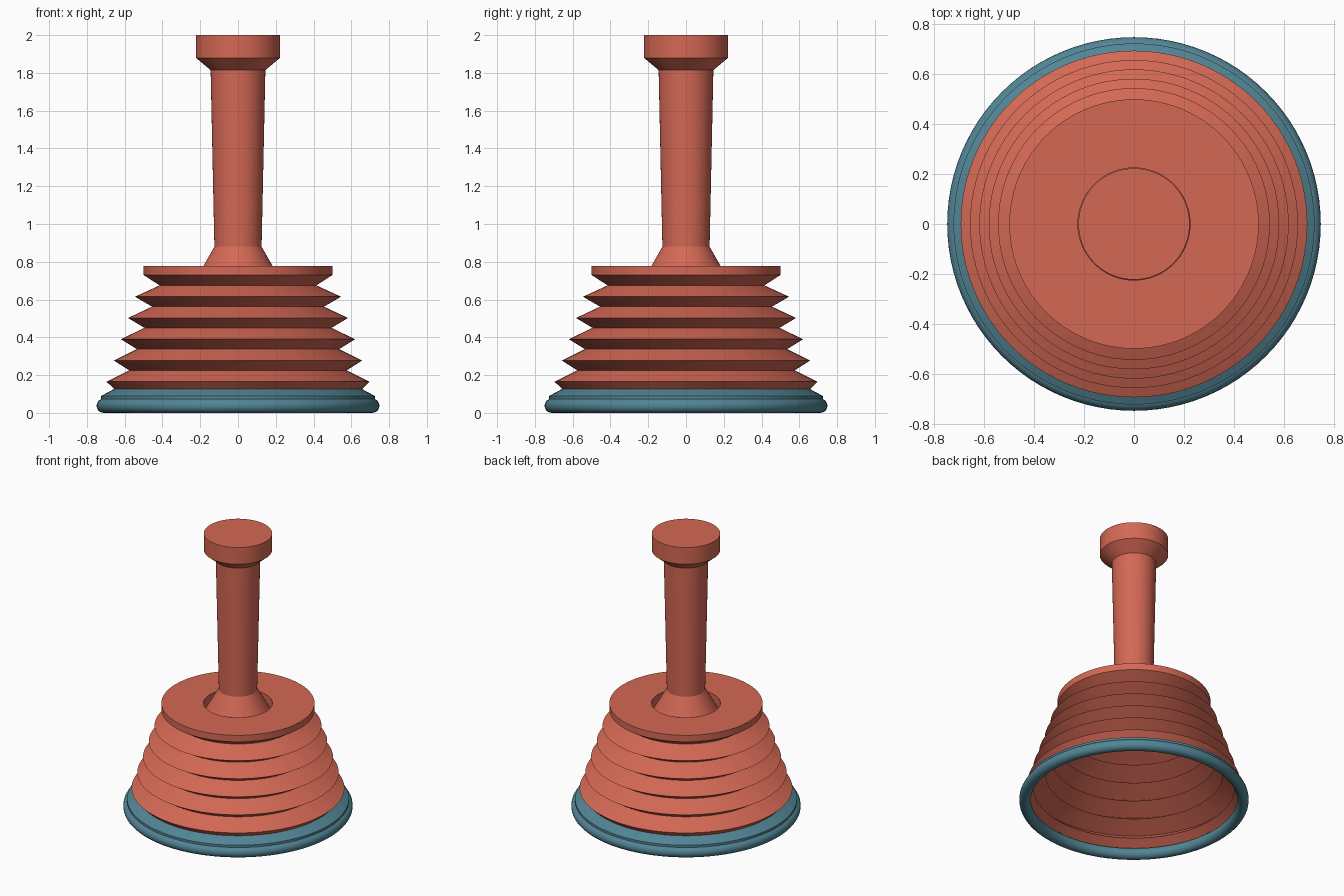
import bpy, bmesh, math

cube = bpy.data.objects.get("Cube")
if cube:
    bpy.data.objects.remove(cube, do_unlink=True)

SIDES = 96


def material(name, rgb):
    mat = bpy.data.materials.new(name)
    mat.use_nodes = True
    mat.diffuse_color = (*rgb, 1)
    mat.node_tree.nodes["Principled BSDF"].inputs["Base Color"].default_value = (*rgb, 1)
    return mat


def lathe(name, profile, mat, closed=False, angle=30):
    """Turn a (radius, height) profile, listed from top to bottom, about z."""
    bm = bmesh.new()
    rings = []
    for r, z in profile:
        if r == 0:
            rings.append([bm.verts.new((0, 0, z))] * SIDES)
            continue
        turns = [math.tau * k / SIDES for k in range(SIDES)]
        rings.append([bm.verts.new((r * math.cos(a), r * math.sin(a), z)) for a in turns])
    pairs = list(zip(rings, rings[1:]))
    if closed:
        pairs.append((rings[-1], rings[0]))
    for upper, lower in pairs:
        for k in range(SIDES):
            n = (k + 1) % SIDES
            corners = dict.fromkeys((upper[k], lower[k], lower[n], upper[n]))
            bm.faces.new(list(corners))
    mesh = bpy.data.meshes.new(name)
    bm.to_mesh(mesh)
    bm.free()
    mesh.materials.append(mat)
    obj = bpy.data.objects.new(name, mesh)
    bpy.context.collection.objects.link(obj)
    bpy.ops.object.select_all(action='DESELECT')
    obj.select_set(True)
    bpy.context.view_layer.objects.active = obj
    bpy.ops.object.shade_smooth_by_angle(angle=math.radians(angle))
    return obj


coral = material("coral red", (0.66, 0.14, 0.09))
teal = material("slate teal", (0.085, 0.235, 0.30))

# Handle: flat knob, tapered shaft, flared foot
lathe("handle", [(0, 2.0), (0.223, 2.0), (0.223, 1.88), (0.145, 1.815),
                 (0.125, 0.88), (0.225, 0.705)], coral, angle=20)

# Bellows: recessed socket, top disc, then evenly stepped pleats
bellows = [(0.225, 0.705), (0.225, 0.777), (0.5, 0.777), (0.5, 0.73)]
for i in range(5):
    drop = 0.1125 * i
    bellows += [(0.415 + 0.04 * i, 0.675 - drop), (0.545 + 0.0375 * i, 0.615 - drop)]
bellows += [(0.655, 0.125), (0.715, 0.084)]
lathe("bellows", bellows, coral, angle=20)

# Collar that clamps the lowest pleat
lathe("rim_collar", [(0.655, 0.127), (0.724, 0.09), (0.724, 0.05)], teal, angle=20)

# Rounded bottom rim
tube = [(0.711 + 0.038 * math.sin(a), 0.038 + 0.038 * math.cos(a))
        for a in (math.tau * k / 20 for k in range(20))]
lathe("bottom_rim", tube, teal, closed=True, angle=40)
